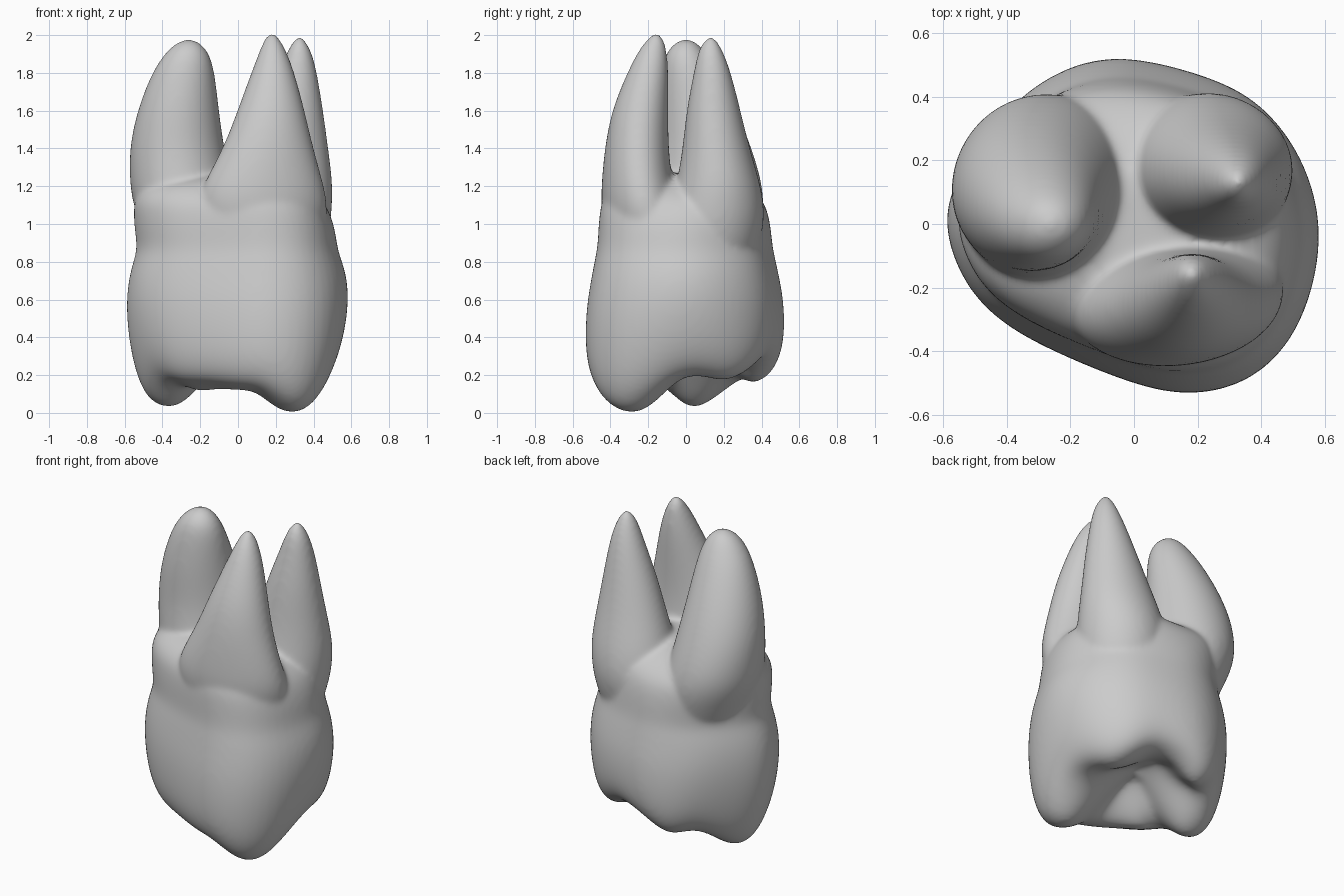
import bpy, bmesh, math
from mathutils import Vector

cube = bpy.data.objects.get("Cube")
if cube:
    bpy.data.objects.remove(cube, do_unlink=True)

enamel = bpy.data.materials.new("matte grey")
enamel.use_nodes = True
GREY = (0.6, 0.6, 0.6, 1)
enamel.diffuse_color = GREY
enamel.node_tree.nodes["Principled BSDF"].inputs["Base Color"].default_value = GREY

bm = bmesh.new()


def loft(rings):
    """Skin closed rings of points and cap both ends."""
    loops = [[bm.verts.new(p) for p in ring] for ring in rings]
    n = len(loops[0])
    for a, b in zip(loops, loops[1:]):
        for i in range(n):
            j = (i + 1) % n
            bm.faces.new((a[i], a[j], b[j], b[i]))
    for loop, flip in ((loops[0], True), (loops[-1], False)):
        centre = bm.verts.new(sum((v.co for v in loop), Vector()) / n)
        for i in range(n):
            pair = [loop[i], loop[(i + 1) % n]]
            bm.faces.new((pair[::-1] if flip else pair) + [centre])


# Plan outline of the crown at its widest
OUTLINE = [(.6, -.08), (.57, .13), (.49, .3), (.37, .43), (.2, .5), (-.04, .56),
           (-.22, .52), (-.37, .42), (-.5, .26), (-.59, .1), (-.6, -.04), (-.53, -.22),
           (-.41, -.34), (-.24, -.43), (0, -.53), (.18, -.57), (.38, -.525), (.53, -.36)]

# Cusps and front ridge of the chewing surface: x, y, depth, spread
CUSPS = [(.3, -.29, .42, .29), (-.37, .05, .375, .26), (.34, .2, .23, .26),
         (-.19, .4, .29, .2), (.05, -.31, .29, .2), (-.19, -.2, .3, .19)]
NECK = .85


def chewing_height(x, y):
    return .385 - max(d * math.exp(-((x - cx) ** 2 + (y - cy) ** 2) / w ** 2)
                      for cx, cy, d, w in CUSPS)


def crown_ring(sx, sy, t):
    ring = []
    for x, y in OUTLINE:
        low = chewing_height(x * min(sx, .68), y * min(sy, .68))
        ring.append((x * sx, y * sy, low + (NECK - low) * t))
    return ring


# Furrows between the roots: direction and relative depth
FURROWS = [(math.radians(-122), .5), (math.radians(90), .9), (math.radians(-4), 1)]


def trunk_ring(sx, sy, z, shift, furrow):
    ring = []
    for x, y in OUTLINE:
        a = math.atan2(y, x)
        pull = max(d * math.exp(-((a - f) / .33) ** 2) for f, d in FURROWS)
        k = 1 - furrow * pull
        ring.append((x * sx * k + shift, y * sy * k, z))
    return ring


# Crown and root trunk
loft([crown_ring(s, s, 0) for s in (.1, .22, .34, .46, .57, .68)]
     + [crown_ring(*r) for r in ((.77, .8, .03), (.85, .89, .1), (.925, .95, .24),
                                 (.98, .96, .45), (1, .94, .65), (.98, .9, .82),
                                 (.935, .87, .94))]
     + [trunk_ring(*r) for r in ((.9, .845, .87, 0, 0), (.905, .835, .96, -.01, .01),
                                 (.9, .825, 1.05, -.02, .04), (.88, .8, 1.13, -.03, .1),
                                 (.79, .7, 1.2, -.03, .22), (.6, .54, 1.24, -.02, .25),
                                 (.3, .28, 1.27, -.01, .1))])


def root(sections, tilt):
    """Tapering root from oval sections: z, x, y, half width, half depth."""
    c, s = math.cos(tilt), math.sin(tilt)
    rings = []
    for z, x, y, rx, ry in sections:
        ring = []
        for k in range(16):
            a = math.tau * k / 16
            u, v = rx * math.cos(a), ry * math.sin(a)
            ring.append((x + u * c - v * s, y + u * s + v * c, z))
        rings.append(ring)
    loft(rings)


# Broad inner root
root([(.75, -.18, .08, .24, .26), (.98, -.23, .1, .285, .305), (1.1, -.275, .11, .288, .31),
      (1.22, -.305, .115, .275, .295), (1.4, -.325, .1, .258, .255), (1.6, -.318, .06, .222, .215),
      (1.8, -.29, .02, .172, .155), (1.9, -.27, 0, .123, .112), (1.95, -.265, 0, .077, .072),
      (1.975, -.26, 0, .03, .03)], 0)
# Front outer root
root([(.75, .12, -.15, .3, .2), (.98, .13, -.2, .345, .235), (1.1, .13, -.238, .355, .215),
      (1.22, .135, -.26, .325, .19), (1.4, .16, -.262, .245, .172), (1.6, .175, -.245, .183, .154),
      (1.8, .185, -.202, .118, .113), (1.92, .185, -.177, .072, .077), (1.982, .18, -.16, .04, .044),
      (2.01, .18, -.16, .015, .015)], .1)
# Back outer root
root([(.75, .2, .12, .24, .24), (.98, .225, .15, .27, .27), (1.1, .235, .165, .27, .255),
      (1.22, .25, .172, .258, .225), (1.4, .27, .16, .213, .182), (1.6, .292, .145, .163, .147),
      (1.8, .317, .14, .105, .102), (1.91, .325, .13, .068, .07), (1.967, .325, .13, .036, .039),
      (1.99, .325, .13, .012, .015)], 0)

bmesh.ops.recalc_face_normals(bm, faces=bm.faces)
mesh = bpy.data.meshes.new("molar_tooth")
bm.to_mesh(mesh)
bm.free()
mesh.materials.append(enamel)
tooth = bpy.data.objects.new("molar_tooth", mesh)
bpy.context.collection.objects.link(tooth)

# Round the sections, fuse all parts into one skin, then soften the joins
sub = tooth.modifiers.new("round", "SUBSURF")
sub.levels = sub.render_levels = 2
fuse = tooth.modifiers.new("fuse", "REMESH")
fuse.mode = "VOXEL"
fuse.voxel_size = .014
fuse.use_smooth_shade = True
soft = tooth.modifiers.new("soften", "SMOOTH")
soft.factor = .5
soft.iterations = 14
